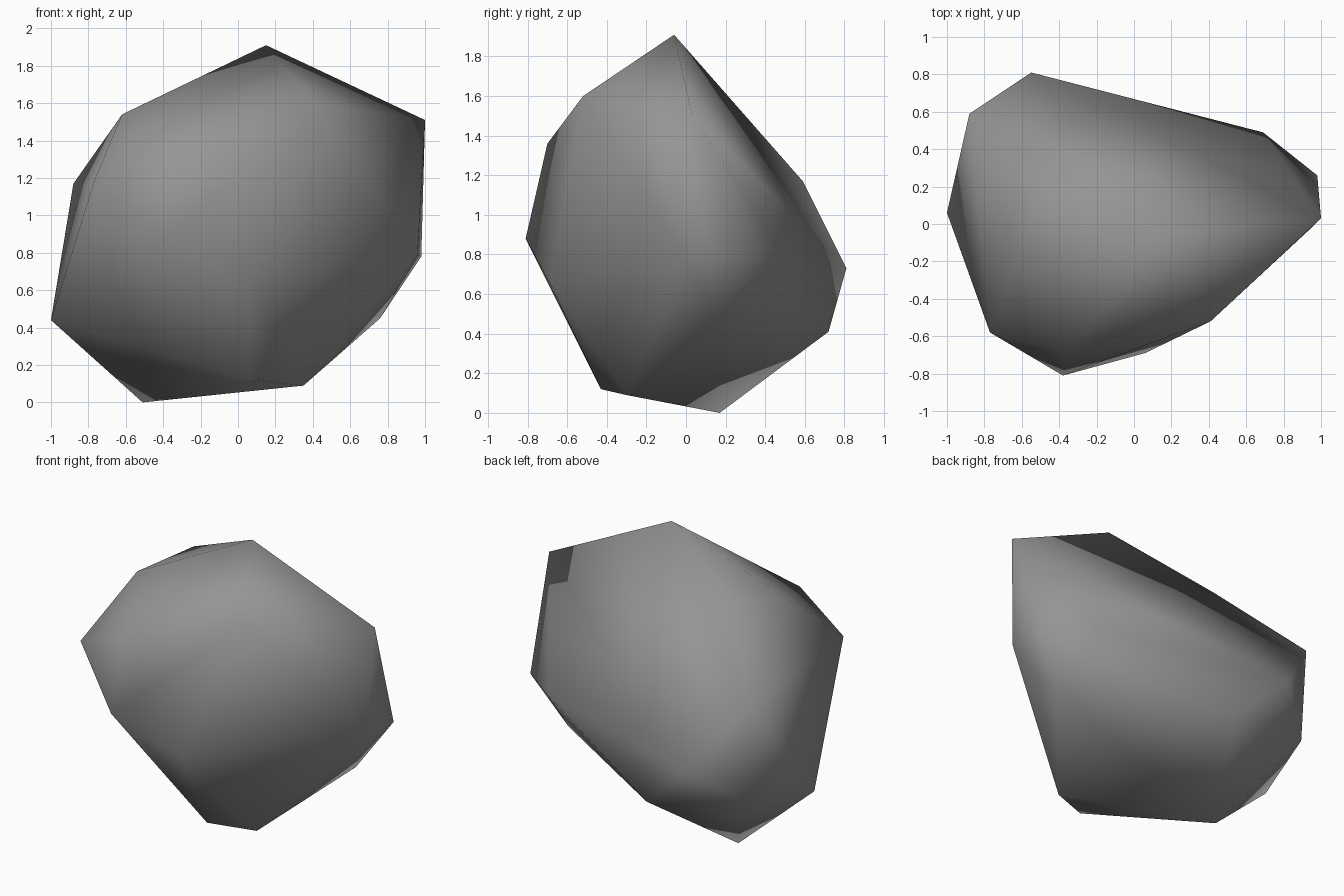
import bpy
import bmesh

if "Cube" in bpy.data.objects:
    bpy.data.objects.remove(bpy.data.objects["Cube"], do_unlink=True)

# Single stone colour
stone = bpy.data.materials.new("stone_grey")
stone.use_nodes = True
colour = (0.3, 0.3, 0.3, 1.0)
stone.diffuse_color = colour
stone.node_tree.nodes["Principled BSDF"].inputs["Base Color"].default_value = colour

# Corners of the boulder, grouped from the crown down to the base
crown = [(.15, -.06, 1.91), (.41, -.52, 1.6), (-.47, .2, 1.6),
         (-.62, -.19, 1.54), (1, .03, 1.51)]
shoulder = [(-.36, -.7, 1.36), (-.77, -.58, 1.18), (-.88, .59, 1.17)]
waist = [(-.38, -.81, .88), (.69, .49, .8), (.96, -.01, .79), (.98, .26, .78),
         (-.55, .81, .73), (.06, -.69, .66)]
base = [(-.84, .59, .52), (.76, .17, .45), (-1, .06, .44), (-.21, .72, .41),
        (.07, -.43, .12), (.35, -.3, .09), (-.51, .17, 0)]

# Wrap the corners in a convex skin
bm = bmesh.new()
for corner in crown + shoulder + waist + base:
    bm.verts.new(corner)
hull = bmesh.ops.convex_hull(bm, input=bm.verts[:])
loose = {v for v in hull["geom_interior"] if isinstance(v, bmesh.types.BMVert)}
bmesh.ops.delete(bm, geom=list(loose), context="VERTS")
bmesh.ops.recalc_face_normals(bm, faces=bm.faces[:])

# The whole boulder is softly shaded
for face in bm.faces:
    face.smooth = True

mesh = bpy.data.meshes.new("boulder")
bm.to_mesh(mesh)
bm.free()
mesh.materials.append(stone)
boulder = bpy.data.objects.new("boulder", mesh)
bpy.context.collection.objects.link(boulder)
